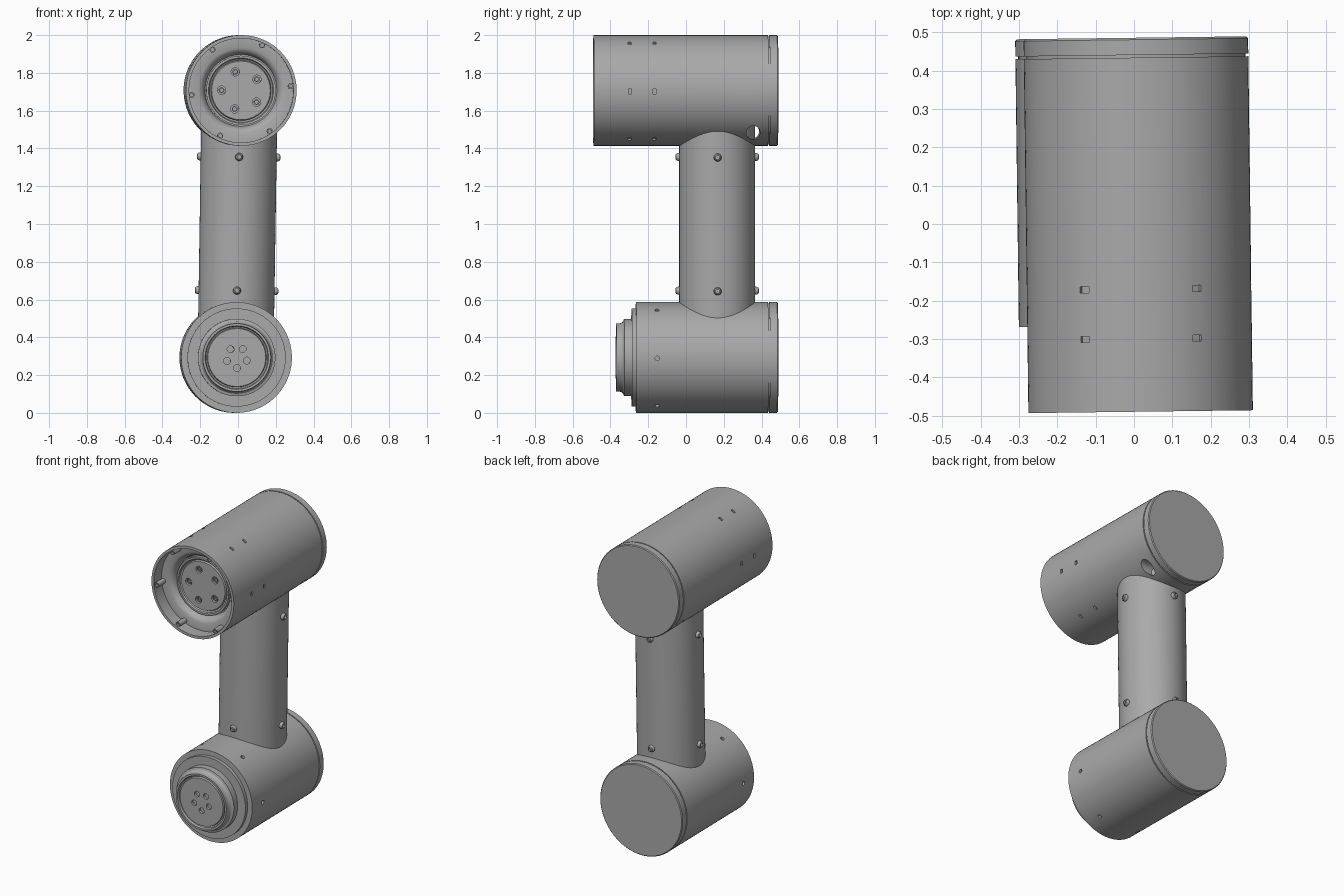
import bpy, bmesh, math
from mathutils import Matrix, Vector

cube = bpy.data.objects.get("Cube")
if cube:
    bpy.data.objects.remove(cube, do_unlink=True)

grey = bpy.data.materials.new("machined grey")
grey.use_nodes = True
grey.diffuse_color = (0.4, 0.4, 0.4, 1)
grey.node_tree.nodes["Principled BSDF"].inputs["Base Color"].default_value = (0.4, 0.4, 0.4, 1)

T, R = Matrix.Translation, Matrix.Rotation
# The whole arm leans a touch
LEAN = T((0, 0, 1)) @ R(0.0128, 4, 'Z') @ R(0.0156, 4, 'Y') @ T((0, 0, -1))
RADIUS, UPPER_Z, LOWER_Z, TUBE_Y = 0.293, 1.707, 0.293, 0.165


def finish(name, bm, matrix):
    bmesh.ops.recalc_face_normals(bm, faces=bm.faces)
    mesh = bpy.data.meshes.new(name)
    bm.to_mesh(mesh)
    bm.free()
    mesh.transform(LEAN @ matrix)
    mesh.materials.append(grey)
    obj = bpy.data.objects.new(name, mesh)
    bpy.context.collection.objects.link(obj)
    return obj


def lathe(name, profile, matrix, sides=96):
    """Spin (radius, height) points around local z; the ends lie on the axis."""
    bm = bmesh.new()
    verts = [bm.verts.new((r, 0, h)) for r, h in profile]
    edges = [bm.edges.new(pair) for pair in zip(verts, verts[1:])]
    bmesh.ops.spin(bm, geom=verts + edges, cent=(0, 0, 0), axis=(0, 0, 1),
                   angle=math.tau, steps=sides, use_duplicate=False)
    bmesh.ops.remove_doubles(bm, verts=bm.verts, dist=1e-5)
    return finish(name, bm, matrix)


def cutters(target, name, placements, size, sides=20):
    """Cut a round (radius, depth) or box (x, y, z) hole at every placement."""
    bm = bmesh.new()
    for m in placements:
        if len(size) == 2:
            bmesh.ops.create_cone(bm, cap_ends=True, segments=sides, radius1=size[0],
                                  radius2=size[0], depth=size[1], matrix=m)
        else:
            bmesh.ops.create_cube(bm, size=1, matrix=m @ Matrix.Diagonal((*size, 1)))
    cutter = finish(name, bm, Matrix())
    cutter.hide_render = True
    cutter.hide_set(True)
    mod = target.modifiers.new(name, 'BOOLEAN')
    mod.object, mod.operation, mod.solver = cutter, 'DIFFERENCE', 'EXACT'
    return cutter


def facing_front(z):
    return T((0, 0, z)) @ R(math.pi / 2, 4, 'X')


def ring(base, count, radius, height, start):
    return [base @ R(math.radians(start) + math.tau * i / count, 4, 'Z') @ T((radius, 0, height))
            for i in range(count)]


upper, lower = facing_front(UPPER_Z), facing_front(LOWER_Z)
OUT = R(math.pi / 2, 4, 'Y')  # local z points radially outwards
body_back = [(0, -0.434), (RADIUS, -0.434)]

# Upper housing: open cup with a funnel floor and a central drive flange
upper_housing = lathe("upper_housing", body_back + [
    (RADIUS, 0.49), (0.276, 0.49), (0.276, 0.41), (0.225, 0.41), (0.21, 0.403),
    (0.197, 0.388), (0.19, 0.362), (0.184, 0.362), (0.184, 0.385), (0.172, 0.385),
    (0.168, 0.375), (0.16, 0.37), (0.155, 0.38), (0, 0.38)], upper)

# Lower housing: stepped nose ending in an output flange
lower_housing = lathe("lower_housing", body_back + [
    (RADIUS, 0.265), (0.26, 0.265), (0.26, 0.288), (0.205, 0.288), (0.205, 0.328),
    (0.192, 0.332), (0.183, 0.342), (0.18, 0.356), (0.18, 0.37), (0.168, 0.37),
    (0.164, 0.355), (0.157, 0.352), (0.153, 0.365), (0, 0.365)], lower)

# Back lids, each set off by a narrow groove
lid = [(0, -0.486), (0.288, -0.486), (RADIUS, -0.481), (RADIUS, -0.441),
       (0.286, -0.441), (0.286, -0.43), (0, -0.43)]
lathe("upper_lid", lid, upper)
lathe("lower_lid", lid, lower)

# Connecting tube
lathe("link_tube", [(0, LOWER_Z), (0.201, LOWER_Z), (0.201, UPPER_Z), (0, UPPER_Z)],
      T((0, TUBE_Y, 0)))

# Button screws around both ends of the tube
screw = [(0, 0.007), (0.01, 0.007), (0.01, 0.02), (0.016, 0.017), (0.021, 0.008),
         (0.021, -0.01), (0, -0.01)]
for end, z in (("upper", 1.355), ("lower", 0.647)):
    for side, m in zip(("left", "back", "right", "front"),
                       ring(T((0, TUBE_Y, 0)), 4, 0.201, z, 0)):
        lathe(f"{end}_{side}_tube_screw", screw, m @ OUT, 24)

# Threaded bosses along the inside wall of the cup
boss = [(0, 0), (0.016, 0), (0.016, 0.075), (0.009, 0.075), (0.009, 0.06), (0, 0.06)]
for i, m in enumerate(ring(upper, 6, 0.264, 0.405, 6)):
    lathe(f"cup_boss_{i + 1}", boss, m, 20)

# Flange bolts sunk in their holes
bolt = [(0, -0.03), (0.015, -0.03), (0.015, -0.006), (0.009, -0.006), (0.009, -0.015), (0, -0.015)]
for i, m in enumerate(ring(upper, 5, 0.103, 0.38, 180)):
    lathe(f"flange_bolt_{i + 1}", bolt, m, 20)

# Holes and slots
used = [
    cutters(upper_housing, "upper_flange_holes", ring(upper, 5, 0.103, 0.38, 180), (0.022, 0.04)),
    cutters(upper_housing, "wall_slots",
            ring(upper, 6, RADIUS, 0.3, 0) + ring(upper, 6, RADIUS, 0.17, 0),
            (0.02, 0.026, 0.016)),
    cutters(upper_housing, "cable_hole", [T((0, 0.353, 1.487)) @ OUT], (0.036, 1), 32),
    cutters(lower_housing, "lower_flange_holes", ring(lower, 5, 0.055, 0.365, -88), (0.018, 0.03)),
    cutters(lower_housing, "nose_wall_holes",
            [m @ OUT for m in ring(lower, 6, RADIUS, 0.155, 0)], (0.012, 0.03)),
]

# Bake the cuts, drop the cutters, shade the curved walls smooth
for obj in (upper_housing, lower_housing):
    bpy.context.view_layer.objects.active = obj
    for mod in list(obj.modifiers):
        bpy.ops.object.modifier_apply(modifier=mod.name)
for cutter in used:
    bpy.data.objects.remove(cutter, do_unlink=True)
bpy.ops.object.select_all(action='DESELECT')
for obj in bpy.context.collection.objects:
    if obj.type == 'MESH' and grey.name in obj.data.materials:
        obj.select_set(True)
        bpy.context.view_layer.objects.active = obj
bpy.ops.object.shade_smooth_by_angle(angle=math.radians(30))
